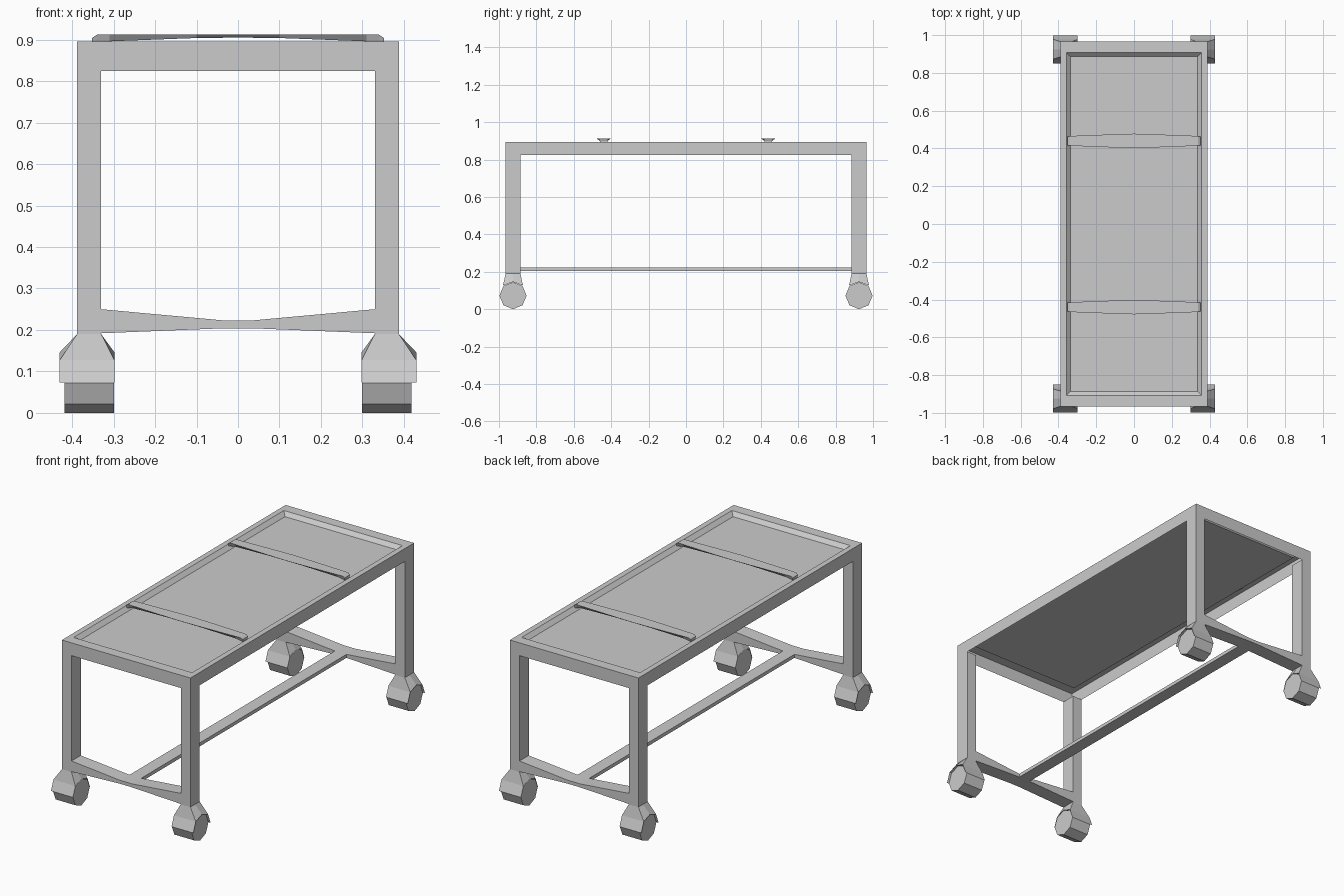
import bpy, bmesh, math
from mathutils import Matrix

if "Cube" in bpy.data.objects:
    bpy.data.objects.remove(bpy.data.objects["Cube"])

LX0, LX1 = 0.33, 0.388      # leg extents in x
LY0, LY1 = 0.885, 0.965     # leg extents in y
CY = 0.925                  # leg / wheel centre line in y


def finish(name, bm, mirror=""):
    bmesh.ops.remove_doubles(bm, verts=bm.verts, dist=1e-5)
    bmesh.ops.recalc_face_normals(bm, faces=bm.faces)
    me = bpy.data.meshes.new(name)
    bm.to_mesh(me)
    bm.free()
    ob = bpy.data.objects.new(name, me)
    bpy.context.collection.objects.link(ob)
    if mirror:
        m = ob.modifiers.new("mirror", "MIRROR")
        m.use_axis = ["x" in mirror, "y" in mirror, False]
        m.use_mirror_merge = False
    return ob


def loft(name, rings, start=True, end=True, closed=True, mirror=""):
    """Skin a list of cross-sections, with optional end caps."""
    bm = bmesh.new()
    vs = [[bm.verts.new(p) for p in r] for r in rings]
    n = len(rings[0])
    for a, b in zip(vs, vs[1:]):
        for i in range(n if closed else n - 1):
            j = (i + 1) % n
            bm.faces.new((a[i], a[j], b[j], b[i]))
    if start:
        bm.faces.new(vs[0])
    if end:
        bm.faces.new(vs[-1])
    return finish(name, bm, mirror)


def rect_z(x0, x1, y0, y1, z):
    return [(x0, y0, z), (x1, y0, z), (x1, y1, z), (x0, y1, z)]


def rect_x(x, y0, y1, z0, z1):
    return [(x, y0, z0), (x, y1, z0), (x, y1, z1), (x, y0, z1)]


# Table top: sheet apron, rim and shallow tray, open underneath
loft("table_top", [rect_z(-x, x, -y, y, z) for x, y, z in (
    (LX1, LY1, 0.825), (LX1, LY1, 0.895), (0.358, 0.907, 0.895),
    (0.337, 0.886, 0.875))], start=False)

# Four legs
loft("legs", [rect_z(LX0, LX1, LY0, LY1, z) for z in (0.19, 0.825)],
     start=False, mirror="xy")

# Flared caster forks
top = [(LX0, LY0, 0.19), (LX1, LY0, 0.19), (LX1, CY, 0.19),
       (LX1, LY1, 0.19), (LX0, LY1, 0.19), (LX0, CY, 0.19)]
FX0, FX1 = 0.298, 0.43
low = [(FX0, CY - 0.053, 0.127), (FX1, CY - 0.053, 0.127), (FX1, CY, 0.146),
       (FX1, CY + 0.053, 0.127), (FX0, CY + 0.053, 0.127), (FX0, CY, 0.146)]
loft("caster_forks", [top, low], start=False, end=False, mirror="xy")

# Folded fenders over the wheels
arc = [(-0.074, 0.073), (-0.053, 0.127), (0, 0.146), (0.053, 0.127), (0.074, 0.073)]
loft("caster_fenders", [[(x, CY + y, z) for y, z in arc] for x in (FX0, FX1)],
     start=False, end=False, closed=False, mirror="xy")

# Eight-sided wheels
R = 0.0725
wheel = [(CY + R * math.cos(i * math.pi / 4), R + R * math.sin(i * math.pi / 4))
         for i in range(8)]
loft("wheels", [[(x, y, z) for y, z in wheel] for x in (0.299, 0.418)], mirror="xy")

# Waisted cross bars at both ends
loft("end_bars", [rect_x(x, LY0, LY1, a, b) for x, a, b in (
    (-LX0, 0.192, 0.25), (-0.035, 0.204, 0.223),
    (0.035, 0.204, 0.223), (LX0, 0.192, 0.25))], mirror="y")

# Long stretcher joining the end bars
loft("stretcher", [rect_z(-0.035, 0.035, -LY0, LY0, z) for z in (0.204, 0.223)])

# Two arched straps across the tray (wider on top than below)
stations = [(0.352, 0.886, 0.904, 0.023), (0.34, 0.89, 0.912, 0.025),
            (0.31, 0.896, 0.912, 0.027), (0.1, 0.904, 0.912, 0.035),
            (0, 0.905, 0.912, 0.038)]
full = [(-x, a, b, w) for x, a, b, w in stations] + stations[-2::-1]
loft("straps", [[(x, 0.44 - 0.7 * w, a), (x, 0.44 + 0.7 * w, a),
                 (x, 0.44 + w, b), (x, 0.44 - w, b)] for x, a, b, w in full],
     mirror="y")
